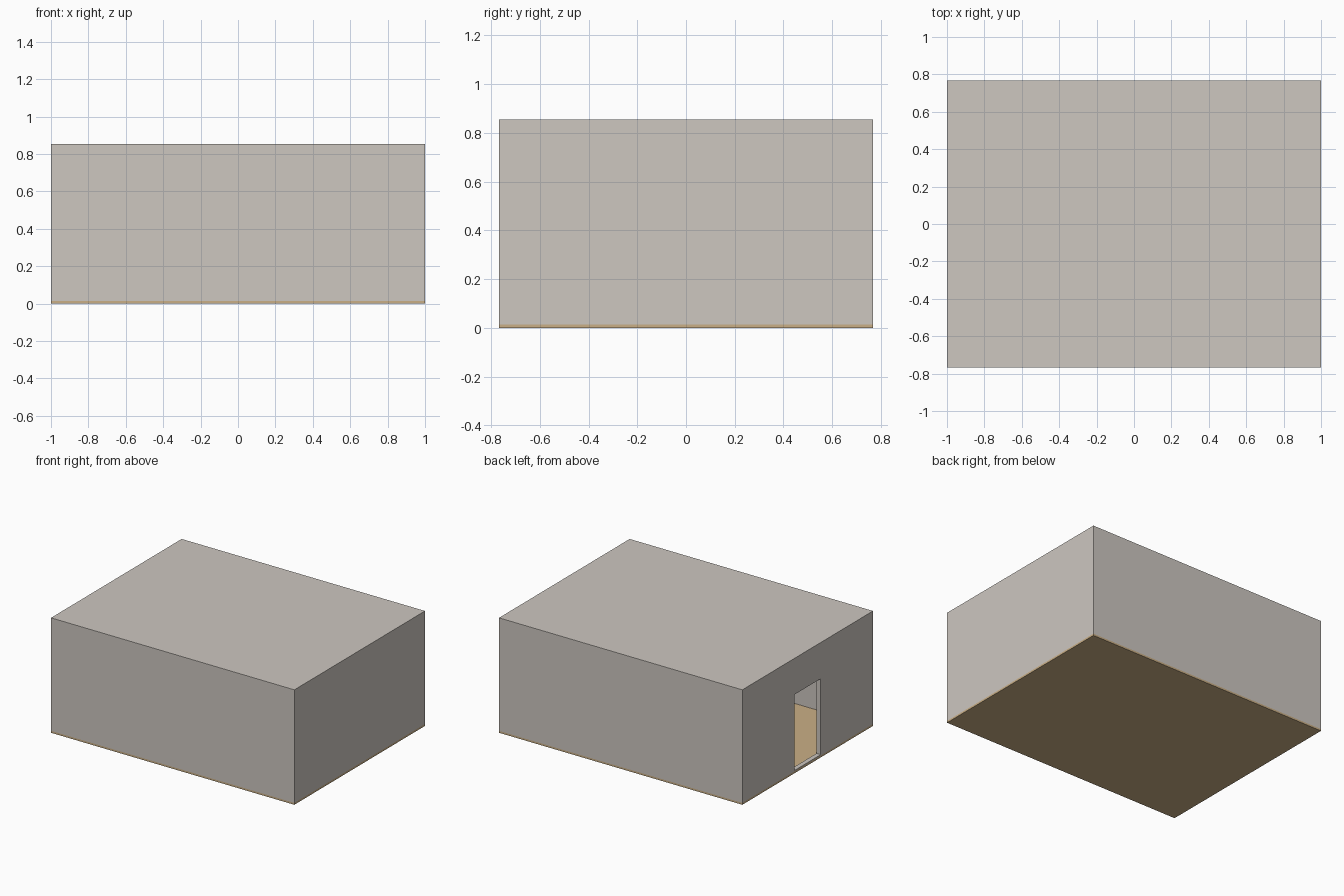
import bpy

if "Cube" in bpy.data.objects:
    bpy.data.objects.remove(bpy.data.objects["Cube"])


def make_material(name, rgb):
    mat = bpy.data.materials.new(name)
    mat.diffuse_color = (*rgb, 1.0)
    mat.use_nodes = True
    mat.node_tree.nodes["Principled BSDF"].inputs["Base Color"].default_value = mat.diffuse_color
    return mat


def box(name, lo, hi, mat=None):
    """Axis-aligned box between two corners."""
    bpy.ops.mesh.primitive_cube_add(size=1)
    obj = bpy.context.object
    obj.name = name
    for v in obj.data.vertices:
        v.co = [(a + b) / 2 + c * (b - a) for a, b, c in zip(lo, hi, v.co)]
    if mat:
        obj.data.materials.append(mat)
    return obj


def cut(target, cutter):
    """Subtract the cutter from the target, then remove the cutter."""
    cutter.hide_render = True
    mod = target.modifiers.new("cut", 'BOOLEAN')
    mod.operation = 'DIFFERENCE'
    mod.solver = 'EXACT'
    mod.object = cutter
    bpy.context.view_layer.objects.active = target
    bpy.ops.object.modifier_apply(modifier=mod.name)
    bpy.data.objects.remove(cutter)


plaster = make_material("warm grey plaster", (0.61, 0.57, 0.53))
wood = make_material("tan wood", (0.59, 0.43, 0.24))

HX, HY, TOP = 1.0, 0.767, 0.854   # half length, half depth, height
FLOOR, WALL = 0.014, 0.034        # floor and wall thickness

# Floor slab under the whole room
box("floor", (-HX, -HY, 0), (HX, HY, FLOOR), wood)

# Walls and ceiling as one hollow shell, open at the bottom
shell = box("walls_and_ceiling", (-HX, -HY, FLOOR), (HX, HY, TOP), plaster)
cut(shell, box("room_cutter", (-HX + WALL, -HY + WALL, -0.1),
               (HX - WALL, HY - WALL, TOP - WALL)))

# Doorway in the left wall, with a low sill
cut(shell, box("door_cutter", (-HX - 0.1, -0.153, 0.021),
               (-HX + WALL + 0.1, 0.153, 0.585)))
